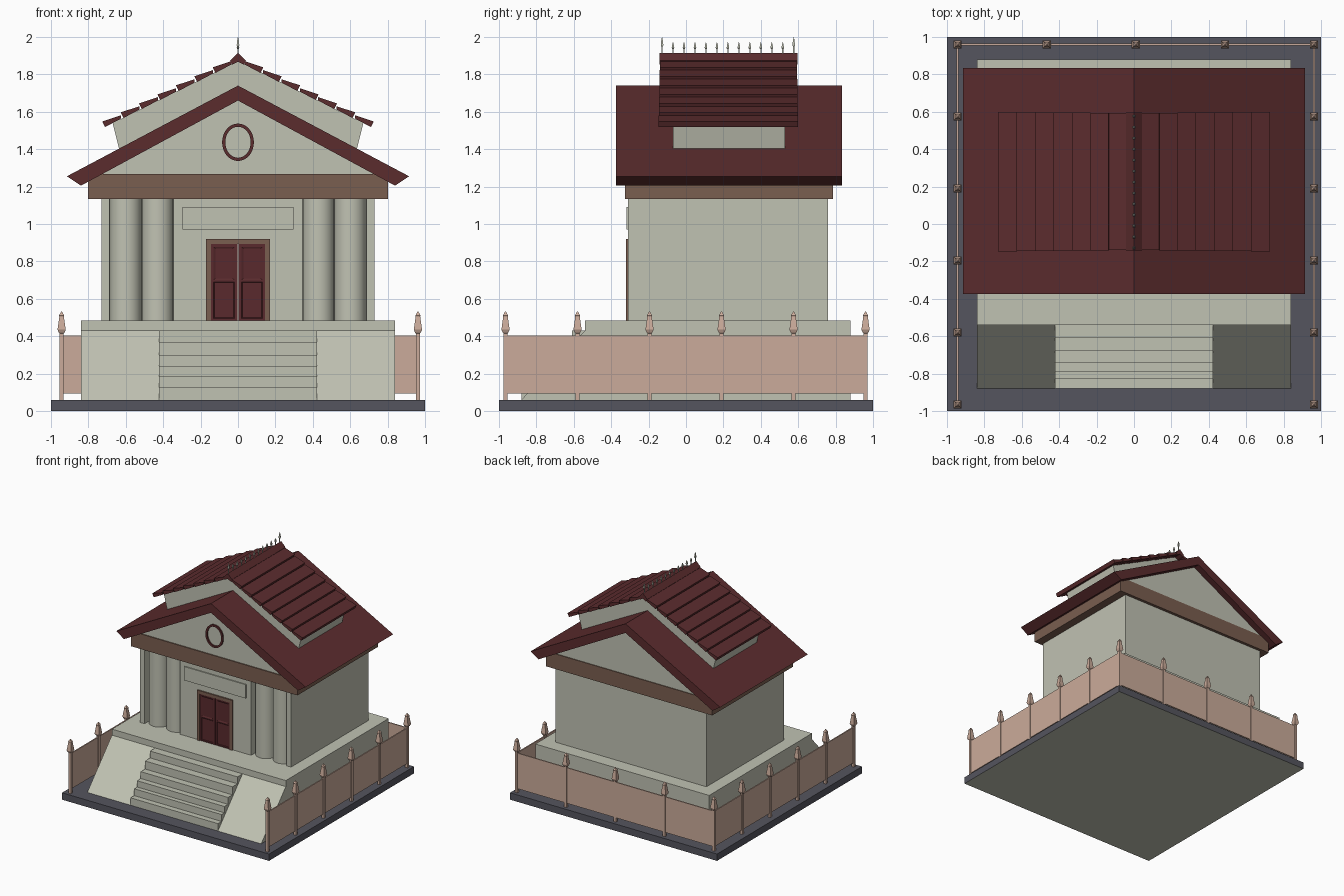
import bpy, bmesh, math
from mathutils import Vector

if "Cube" in bpy.data.objects:
    bpy.data.objects.remove(bpy.data.objects["Cube"])


def mat(name, r, g, b):
    m = bpy.data.materials.new(name)
    m.diffuse_color = (r, g, b, 1)
    m.use_nodes = True
    m.node_tree.nodes["Principled BSDF"].inputs["Base Color"].default_value = m.diffuse_color
    return m


STONE = mat("pale stone", .53, .54, .45)
ROOF = mat("dark red roof", .105, .025, .027)
DOOR = mat("door red", .10, .023, .026)
BROWN = mat("brown trim", .195, .112, .08)
PINK = mat("fence pink", .60, .41, .325)
SLAB = mat("slate ground", .09, .09, .112)


def finish(name, bm, *mats):
    bmesh.ops.recalc_face_normals(bm, faces=bm.faces[:])
    me = bpy.data.meshes.new(name)
    bm.to_mesh(me)
    bm.free()
    ob = bpy.data.objects.new(name, me)
    bpy.context.collection.objects.link(ob)
    for m in mats:
        me.materials.append(m)
    return ob


def add_prism(bm, pts, axis, a, b):
    """Extrude a closed 2D profile along one axis from a to b."""
    def place(u, v, w):
        return {'x': (w, u, v), 'y': (u, w, v), 'z': (u, v, w)}[axis]
    face = bm.faces.new([bm.verts.new(place(u, v, a)) for u, v in pts])
    ext = bmesh.ops.extrude_face_region(bm, geom=[face])
    d = Vector(place(0, 0, b - a))
    bmesh.ops.translate(bm, vec=d, verts=[g for g in ext['geom'] if isinstance(g, bmesh.types.BMVert)])


def prism(name, pts, axis, a, b, m):
    bm = bmesh.new()
    add_prism(bm, pts, axis, a, b)
    return finish(name, bm, m)


def add_box(bm, x0, x1, y0, y1, z0, z1):
    add_prism(bm, [(x0, y0), (x1, y0), (x1, y1), (x0, y1)], 'z', z0, z1)


def box(name, x0, x1, y0, y1, z0, z1, m):
    bm = bmesh.new()
    add_box(bm, x0, x1, y0, y1, z0, z1)
    return finish(name, bm, m)


def mirror_pts(half):
    """Right half of a gable profile -> full closed profile (skips x = 0 duplicates)."""
    return half + [(-x, z) for x, z in reversed(half) if abs(x) > 1e-6]


def add_spear(bm, x, y, rings, n=4):
    """Stack of cone pieces following (radius, z) pairs."""
    prev = None
    for r, z in rings:
        ring = [bm.verts.new((x + r * math.cos(math.tau * (i + .5) / n),
                              y + r * math.sin(math.tau * (i + .5) / n), z)) for i in range(n)]
        if prev:
            for i in range(n):
                j = (i + 1) % n
                bm.faces.new((prev[i], prev[j], ring[j], ring[i]))
        else:
            bm.faces.new(ring)
        prev = ring
    bm.faces.new(prev)


# Ground slab, stone-coloured underneath
slab = box("ground_slab", -1, 1, -1, 1, 0, .06, SLAB)
slab.data.materials.append(STONE)
for p in slab.data.polygons:
    if p.normal.z < -.5:
        p.material_index = 1

# Plinth with sloped cheek walls and stairs
box("plinth", -.84, .84, -.54, .88, .06, .483, STONE)
for name, x0, x1 in (("left_cheek", -.84, -.42), ("right_cheek", .42, .84)):
    prism(name, [(-.88, .06), (-.54, .06), (-.54, .43)], 'x', x0, x1, STONE)
stairs = [(-.54, .06), (-.88, .06)]
fronts = [-.88, -.83, -.79, -.74, -.68, -.61, -.54]
tops = [.125, .185, .24, .30, .37, .43]
for i, z in enumerate(tops):
    stairs += [(fronts[i], z), (fronts[i + 1], z)]
stairs[1] = (-.88, .06)
prism("stairs", stairs, 'x', -.422, .422, STONE)

# Temple body: plan outline with half-round columns set in shallow niches
plan = [(.73, .76), (-.73, .76), (-.73, -.31)]
for pair in ((-.60, -.43), (.43, .60)):
    plan.append((pair[0] - .086, -.31))
    for c in pair:
        for i in range(13):
            t = math.pi + math.pi * i / 12
            plan.append((c + .0849 * math.cos(t), -.225 + .085 * math.sin(t)))
    plan.append((pair[1] + .086, -.31))
plan.append((.73, -.31))
body = prism("temple_body", plan, 'z', .483, 1.14, STONE)
bpy.context.view_layer.objects.active = body
body.select_set(True)
bpy.ops.object.shade_smooth_by_angle(angle=math.radians(30))
body.select_set(False)

# Blank panel over the door
box("wall_panel", -.297, .297, -.319, -.30, .97, 1.09, STONE)

# Door frame and two panelled leaves
bm = bmesh.new()
add_box(bm, -.17, -.145, -.322, -.30, .483, .92)
add_box(bm, .145, .17, -.322, -.30, .483, .92)
add_box(bm, -.145, .145, -.322, -.30, .893, .92)
finish("door_frame", bm, BROWN)
bm = bmesh.new()
for s in (-1, 1):
    xa, xb = sorted((s * .002, s * .145))
    add_box(bm, xa, xb, -.314, -.30, .483, .893)
    pa, pb = sorted((s * .02, s * .13))
    for z0, z1 in ((.70, .878), (.495, .69)):
        # raised moulding around a sunken field
        add_box(bm, pa, pb, -.318, -.31, z0, z1)
        bm.faces.ensure_lookup_table()
        bm.normal_update()
        f = min(bm.faces[-6:], key=lambda q: q.calc_center_median().y)
        w = .018 if z0 > .6 else .008
        bmesh.ops.inset_region(bm, faces=[f], thickness=w)
        bmesh.ops.translate(bm, vec=(0, .006, 0), verts=f.verts[:])
finish("door_leaves", bm, DOOR)

# Entablature, gable and main roof
box("entablature", -.803, .803, -.327, .785, 1.135, 1.267, BROWN)
prism("gable", mirror_pts([(.76, 1.26), (0, 1.67)])[::-1], 'y', -.318, .778, STONE)
prism("main_roof", [(0, 1.74), (.915, 1.255), (.84, 1.205), (0, 1.66),
                    (-.84, 1.205), (-.915, 1.255)], 'y', -.373, .835, ROOF)

# Oval ring on the gable
N = 32
bm = bmesh.new()
loops = []
for rx, rz, y in ((.085, .10, -.315), (.085, .10, -.33), (.068, .083, -.33), (.068, .083, -.315)):
    loops.append([bm.verts.new((rx * math.cos(math.tau * i / N), y, 1.437 + rz * math.sin(math.tau * i / N)))
                  for i in range(N)])
for k in range(4):
    p, q = loops[k], loops[(k + 1) % 4]
    for i in range(N):
        j = (i + 1) % N
        bm.faces.new((p[i], p[j], q[j], q[i]))
finish("gable_ring", bm, ROOF)

# Raised upper storey
prism("upper_storey", [(-.63, 1.38), (.63, 1.38), (.67, 1.54), (0, 1.872), (-.67, 1.54)],
      'y', -.07, .53, STONE)

# Upper roof: overlapping shingle rows and ridge cap
bm = bmesh.new()
for s in (-1, 1):
    for i in range(7):
        a = .035 + .0985 * i
        b = a + .1
        za, zb = 1.87 - .49 * a, 1.87 - .49 * b
        grow = .001 * i
        add_prism(bm, [(s * a, za), (s * (b - .015), zb + .004), (s * b, zb + .034), (s * a, za + .018)],
                  'y', -.14 - grow, .593 + grow, )
add_prism(bm, [(0, 1.915), (.042, 1.873), (.03, 1.852), (0, 1.868), (-.03, 1.852), (-.042, 1.873)],
          'y', -.143, .596)
finish("upper_roof", bm, ROOF)

# Ridge spikes, taller at both ends
bm = bmesh.new()
for i in range(13):
    y = -.128 + .704 * i / 12
    h = .09 if i in (0, 12) else .062
    add_spear(bm, 0, y, [(.004, 1.90), (.004, 1.91 + .4 * h), (.010, 1.91 + .5 * h),
                         (.006, 1.91 + .8 * h), (.001, 1.91 + h)])
finish("ridge_spikes", bm, STONE)

# Fence on the left, right and back
XL, XR, YB, YF = -.943, .962, .96, -.965
bm = bmesh.new()
for x in (XL, XR):
    add_box(bm, x - .005, x + .005, YF - .01, YB, .095, .405)
add_box(bm, XL, XR, YB - .005, YB + .005, .095, .405)
finish("fence_panels", bm, PINK)
spots = [(x, YF + (YB - YF) * i / 5) for x in (XL, XR) for i in range(6)]
spots += [(XL + (XR - XL) * i / 4, YB) for i in (1, 2, 3)]
bm = bmesh.new()
for x, y in spots:
    add_spear(bm, x, y, [(.016, .06), (.016, .415), (.022, .42), (.031, .435),
                         (.017, .505), (.02, .51), (.003, .532)])
finish("fence_posts", bm, PINK)
